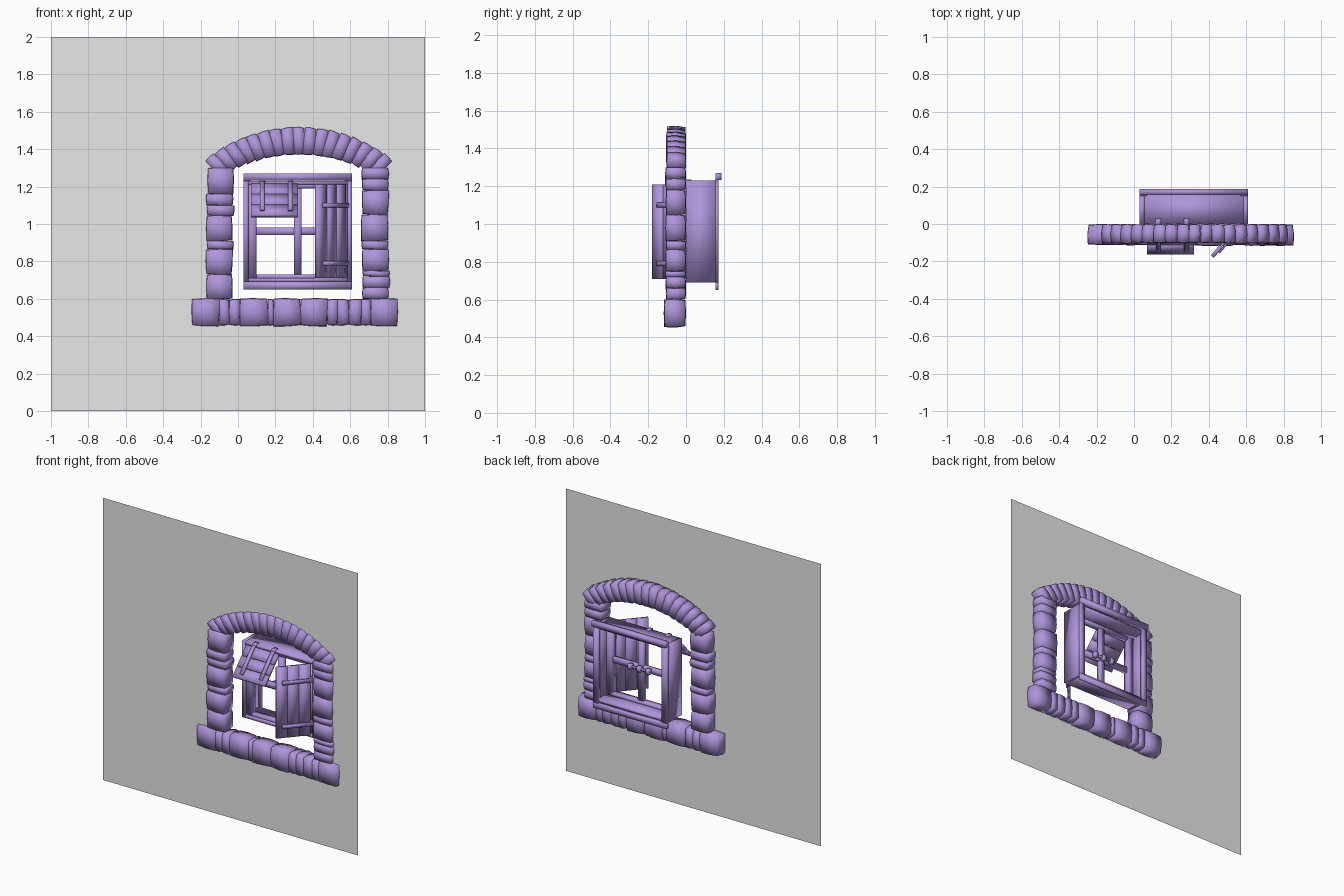
import bpy, bmesh, math, random
from mathutils import Matrix, Vector

random.seed(4)
cube = bpy.data.objects.get("Cube")
if cube:
    bpy.data.objects.remove(cube, do_unlink=True)


def material(name, rgb):
    m = bpy.data.materials.new(name)
    m.use_nodes = True
    m.diffuse_color = (*rgb, 1)
    m.node_tree.nodes["Principled BSDF"].inputs["Base Color"].default_value = (*rgb, 1)
    return m


PURPLE = material("purple", (0.43, 0.30, 0.70))
GREY = material("light grey", (0.80, 0.80, 0.80))


def finish(bm, name, mat, smooth=True):
    for f in bm.faces:
        f.smooth = smooth
    mesh = bpy.data.meshes.new(name)
    bm.to_mesh(mesh)
    bm.free()
    mesh.materials.append(mat)
    ob = bpy.data.objects.new(name, mesh)
    bpy.context.collection.objects.link(ob)


def add_box(bm, x, y, z, matrix=Matrix()):
    """Box from three (low, high) ranges, placed by a matrix."""
    spans = (x, y, z)
    place = Matrix.Translation([(a + b) / 2 for a, b in spans])
    size = Matrix.Diagonal([b - a for a, b in spans] + [1])
    bmesh.ops.create_cube(bm, size=1, matrix=matrix @ place @ size)


def add_stone(bm, cx, cz, width, height, depth, tilt=0.0):
    """Softly bulging stone, its back pinched in more than its front."""
    part = bmesh.new()
    bmesh.ops.create_cube(part, size=2)
    bmesh.ops.subdivide_edges(part, edges=part.edges[:], cuts=1, use_grid_fill=True)
    lean = random.uniform(-0.04, 0.04)
    depth *= random.uniform(0.97, 1.03)
    turn = Matrix.Translation((cx, 0, cz)) @ Matrix.Rotation(tilt + lean * 0.5, 4, 'Y')
    for v in part.verts:
        x, y, z = v.co
        pinch = 0.04 if y < 0 else 0.10 * y
        nx = x * (1 - 0.04 * z * z - pinch + lean * z)
        nz = z * (1 - 0.04 * x * x - pinch + lean * x)
        ny = y * (1 - 0.05 * (x * x + z * z))
        v.co = turn @ Vector((nx * width / 2, (ny - 1) * depth / 2, nz * height / 2))
    temp = bpy.data.meshes.new("temp")
    part.to_mesh(temp)
    part.free()
    bm.from_mesh(temp)
    bpy.data.meshes.remove(temp)


# Wall sheet with an arched opening, near the front of the stones
bm = bmesh.new()
WALL_Y = -0.085
ARCH_X, ARCH_Z, ARCH_R = 0.325, 0.645, 0.80
corners = [(-1, 0), (1, 0), (1, 2), (-1, 2)]
hole = [(-0.06, 0.57), (0.71, 0.57)]
for i in range(17):
    a = math.radians(30 - i * 60 / 16)
    hole.append((ARCH_X + 0.77 * math.sin(a), ARCH_Z + 0.77 * math.cos(a)))
edges = []
for loop in (corners, hole):
    vs = [bm.verts.new((x, WALL_Y, z)) for x, z in loop]
    edges += [bm.edges.new((vs[i - 1], vs[i])) for i in range(len(vs))]
bmesh.ops.triangle_fill(bm, use_beauty=True, edges=edges, normal=(0, -1, 0))
finish(bm, "wall", GREY, False)

# Stone jambs: joint heights from the sill upward
jambs = {
    "left_side_stones": (-0.097, [0.60, 0.73, 0.865, 0.91, 1.045, 1.10, 1.16, 1.30]),
    "right_side_stones": (0.735, [0.60, 0.66, 0.72, 0.75, 0.865, 0.91, 1.05, 1.18, 1.24, 1.30]),
}
for name, (cx, joints) in jambs.items():
    bm = bmesh.new()
    for low, high in zip(joints, joints[1:]):
        add_stone(bm, cx + random.uniform(-0.005, 0.005), (low + high) / 2,
                  random.uniform(0.142, 0.152), (high - low) * 1.04, 0.11)
    finish(bm, name, PURPLE)

# Stone sill
bm = bmesh.new()
joints = [-0.247, -0.10, -0.047, 0.01, 0.16, 0.19, 0.335, 0.477, 0.532, 0.592, 0.66, 0.71, 0.853]
for low, high in zip(joints, joints[1:]):
    add_stone(bm, (low + high) / 2, 0.528, (high - low) * 1.04,
              0.152 if high - low > 0.1 else 0.143, 0.115)
finish(bm, "sill_stones", PURPLE)

# Stone arch, the end stones leaning further out
bm = bmesh.new()
COUNT = 17
for i in range(COUNT):
    t = 2 * i / (COUNT - 1) - 1
    a = t * math.radians(33)
    add_stone(bm, ARCH_X + ARCH_R * math.sin(a), ARCH_Z + ARCH_R * math.cos(a),
              0.064, 0.15 - 0.025 * t * t, 0.104, a * 1.4)
finish(bm, "arch_stones", PURPLE)

# Deep window casing behind the wall
MID = 0.32
bm = bmesh.new()
for s in (-1, 1):
    xs = sorted((MID + s * 0.29, MID + s * 0.265))
    add_box(bm, xs, (0, 0.155), (0.69, 1.23))
add_box(bm, (0.055, 0.585), (0, 0.155), (1.21, 1.23))
add_box(bm, (0.055, 0.585), (0, 0.155), (0.69, 0.71))
finish(bm, "casing", PURPLE)

# Trim around the back of the casing
bm = bmesh.new()
add_box(bm, (0.03, 0.61), (0.155, 0.187), (1.232, 1.27))
add_box(bm, (0.03, 0.61), (0.155, 0.172), (0.65, 0.69))
for s in (-1, 1):
    add_box(bm, sorted((MID + s * 0.29, MID + s * 0.25)), (0.15, 0.172), (0.69, 1.232))
finish(bm, "back_trim", PURPLE)

# Window sash with crossing glazing bars, near the front of the casing
bm = bmesh.new()
for s in (-1, 1):
    add_box(bm, sorted((MID + s * 0.265, MID + s * 0.22)), (0.015, 0.055), (0.70, 1.22))
for z in ((0.70, 0.73), (1.19, 1.22)):
    add_box(bm, (0.07, 0.57), (0.015, 0.055), z)
add_box(bm, (0.30, 0.34), (0.02, 0.05), (0.73, 1.19))
add_box(bm, (0.10, 0.54), (0.022, 0.048), (0.94, 0.98))
finish(bm, "sash", PURPLE)

# Latch on the inside of the sash
bm = bmesh.new()
add_box(bm, (0.24, 0.40), (0.058, 0.068), (0.953, 0.968))
for x in (0.25, MID, 0.39):
    add_box(bm, (x - 0.013, x + 0.013), (0.047, 0.08), (0.942, 0.978))
finish(bm, "window_latch", PURPLE)

# Right shutter, swung open on upright hinges
turn = Matrix.Translation((0.57, -0.002, 0)) @ Matrix.Rotation(math.atan2(-0.172, -0.15), 4, 'Z')
bm = bmesh.new()
BOARD = 0.077
for i in range(3):
    add_box(bm, (i * BOARD + 0.001, (i + 1) * BOARD - 0.002), (-0.012, 0.009), (0.71, 1.21), turn)
finish(bm, "right_shutter", PURPLE)
bm = bmesh.new()
for z in (0.79, 1.10):
    add_box(bm, (-0.015, 0.19), (0.009, 0.018), (z - 0.013, z + 0.013), turn)
    add_box(bm, (0.55, 0.58), (-0.01, 0.015), (z - 0.016, z + 0.016))
finish(bm, "right_shutter_hinges", PURPLE)

# Left upper shutter, propped outward from its top edge
turn = Matrix.Translation((0.07, 0, 1.21)) @ Matrix.Rotation(math.radians(-43), 4, 'X')
bm = bmesh.new()
for i in range(3):
    add_box(bm, (0, 0.25), (-0.01, 0.011), (-(i + 1) * BOARD + 0.002, -i * BOARD - 0.001), turn)
finish(bm, "left_shutter", PURPLE)
bm = bmesh.new()
for x in (0.06, 0.21):
    add_box(bm, (x - 0.013, x + 0.013), (-0.019, -0.01), (-0.20, 0.015), turn)
    add_box(bm, (0.07 + x - 0.014, 0.07 + x + 0.014), (-0.01, 0.03), (1.205, 1.235))
finish(bm, "left_shutter_hinges", PURPLE)
